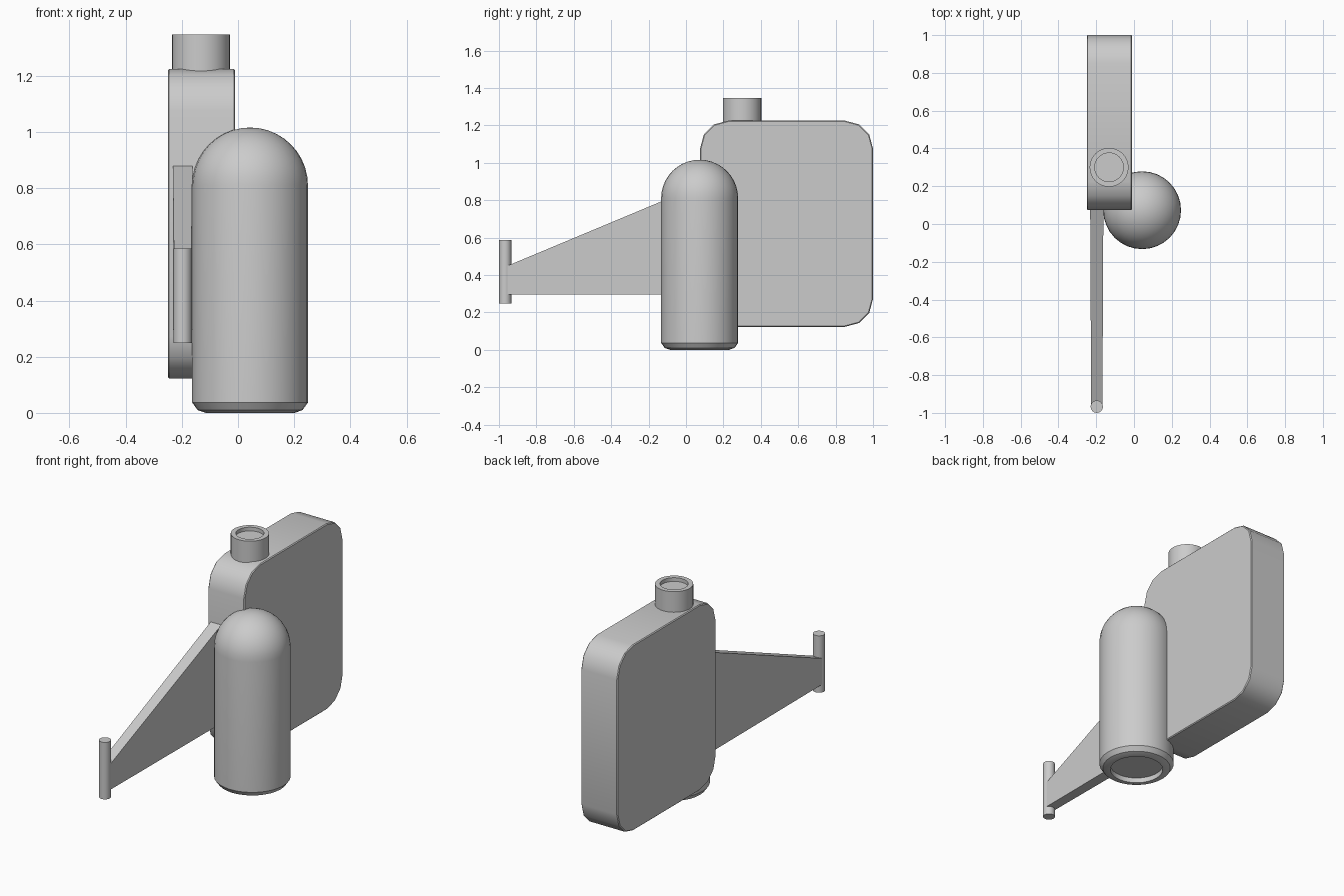
import bpy, bmesh, math
from mathutils import Vector

default = bpy.data.objects.get("Cube")
if default:
    bpy.data.objects.remove(default, do_unlink=True)

grey = bpy.data.materials.new("plain grey")
grey.use_nodes = True
grey.diffuse_color = (0.6, 0.6, 0.6, 1)
grey.node_tree.nodes["Principled BSDF"].inputs["Base Color"].default_value = (0.6, 0.6, 0.6, 1)


def finish(bm, name, angle=35):
    """Turn a bmesh into a named, shaded object."""
    bmesh.ops.recalc_face_normals(bm, faces=bm.faces)
    mesh = bpy.data.meshes.new(name)
    bm.to_mesh(mesh)
    bm.free()
    mesh.materials.append(grey)
    obj = bpy.data.objects.new(name, mesh)
    bpy.context.collection.objects.link(obj)
    bpy.ops.object.select_all(action="DESELECT")
    obj.select_set(True)
    bpy.context.view_layer.objects.active = obj
    bpy.ops.object.shade_smooth_by_angle(angle=math.radians(angle))
    return obj


def lathe(name, profile, x, y, sides=32):
    """Revolve a closed (radius, height) profile that starts and ends on the axis."""
    bm = bmesh.new()
    verts = [bm.verts.new((r, 0, z)) for r, z in profile]
    edges = [bm.edges.new(pair) for pair in zip(verts, verts[1:])]
    bmesh.ops.spin(bm, geom=verts + edges, cent=(0, 0, 0), axis=(0, 0, 1),
                   angle=math.tau, steps=sides)
    bmesh.ops.remove_doubles(bm, verts=bm.verts, dist=0.0005)
    bmesh.ops.translate(bm, verts=bm.verts, vec=(x, y, 0))
    return finish(bm, name)


def plate(outline, x0, x1):
    """Extrude a (y, z) outline along x."""
    bm = bmesh.new()
    face = bm.faces.new([bm.verts.new((x0, y, z)) for y, z in outline])
    new = bmesh.ops.extrude_face_region(bm, geom=[face])["geom"]
    bmesh.ops.translate(bm, verts=[v for v in new if isinstance(v, bmesh.types.BMVert)],
                        vec=(x1 - x0, 0, 0))
    return bm


# Flat tank with rounded corners in side view
bm = plate([(0.075, 0.123), (1, 0.123), (1, 1.225), (0.075, 1.225)], -0.25, -0.01)
corners = [e for e in bm.edges if abs(e.verts[0].co.x - e.verts[1].co.x) > 0.1]
bmesh.ops.bevel(bm, geom=corners, offset=0.15, segments=3, profile=0.5, affect="EDGES")
tank = finish(bm, "flat_tank")
soften = tank.modifiers.new("soft rim", "BEVEL")
soften.width = 0.005
soften.segments = 1
soften.limit_method = "ANGLE"
soften.angle_limit = math.radians(50)

# Filler neck with a shallow recess
lathe("filler_neck", [(0, 1.18), (0.103, 1.18), (0.103, 1.347), (0.076, 1.347),
                      (0.076, 1.325), (0, 1.325)], -0.132, 0.3)

# Upright cylinder with a dome top and a recessed base
radius, shoulder = 0.206, 0.81
dome = [(radius * math.cos(a), shoulder + radius * math.sin(a))
        for a in (math.pi / 2 * i / 10 for i in range(11))]
base = [(0, 0.03), (0.145, 0.03), (0.145, 0), (0.158, 0), (0.187, 0.01), (radius, 0.037)]
lathe("domed_cylinder", base + dome, 0.043, 0.073)

# Tapering support arm, slightly narrower at the tip
bm = plate([(-0.96, 0.295), (0.1, 0.295), (0.1, 0.89), (-0.96, 0.447)], -0.232, -0.162)
for v in bm.verts:
    if v.co.y < -0.9:
        v.co.x = -0.197 + (v.co.x + 0.197) * 0.85
finish(bm, "support_arm")

# Pin at the arm tip
lathe("hinge_pin", [(0, 0.248), (0.033, 0.248), (0.033, 0.586), (0, 0.586)],
      -0.197, -0.967, 16)
